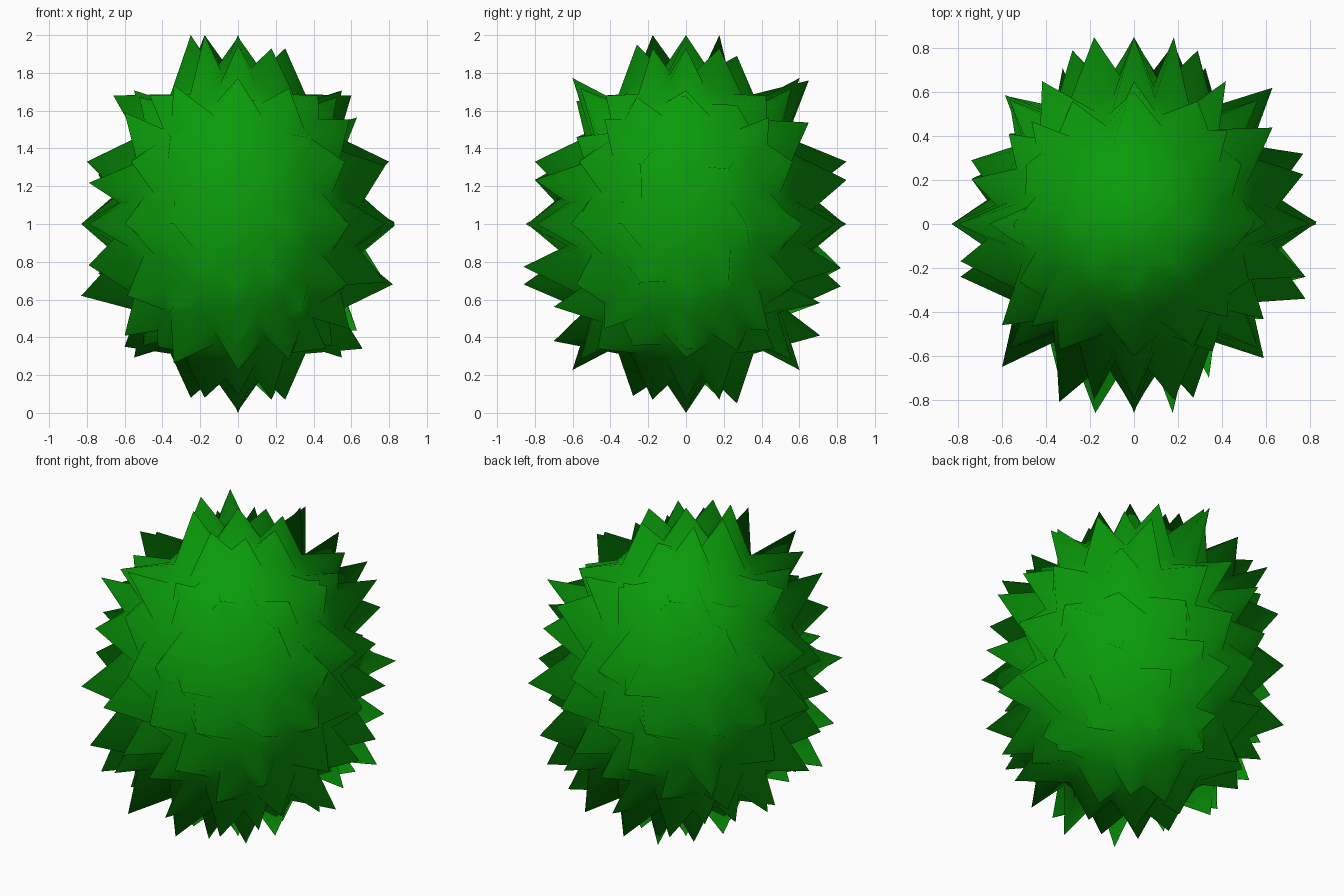
import bpy, bmesh
from math import sin, cos, pi, radians
from mathutils import Vector, Matrix

if "Cube" in bpy.data.objects:
    bpy.data.objects.remove(bpy.data.objects["Cube"])

R = (0.63, 0.63, 0.81)          # body half sizes
C = Vector((0, 0, 1))

leaf = bpy.data.materials.new("leaf_green")
leaf.diffuse_color = (0.003, 0.33, 0.003, 1)
leaf.use_nodes = True
leaf.node_tree.nodes["Principled BSDF"].inputs["Base Color"].default_value = leaf.diffuse_color


def finish(bm, name):
    # Faces turn outwards and share rounded normals, as on soft foliage
    bm.normal_update()
    for f in bm.faces:
        if f.normal.dot(f.calc_center_median() - C) < 0:
            f.normal_flip()
    me = bpy.data.meshes.new(name)
    bm.to_mesh(me)
    bm.free()
    for p in me.polygons:
        p.use_smooth = True
    me.normals_split_custom_set_from_vertices(
        [Vector([(v.co - C)[i] / R[i] ** 2 for i in range(3)]).normalized()
         for v in me.vertices])
    me.materials.append(leaf)
    ob = bpy.data.objects.new(name, me)
    bpy.context.collection.objects.link(ob)


def place(axis, u, v, w):
    """Point with in-plane coordinates u, v and offset w along axis."""
    if axis == 0:
        return Vector((w, u, v))
    if axis == 1:
        return Vector((u, w, v))
    return Vector((u, v, w))


# Rounded inner body
bm = bmesh.new()
bmesh.ops.create_uvsphere(bm, u_segments=32, v_segments=16, radius=1)
for v in bm.verts:
    v.co = Vector([v.co[i] * R[i] for i in range(3)]) + C
finish(bm, "inner_foliage")


# Star-shaped leaf rim flaring out of the body, turned about an axis
def leaf_rim(name, axis, tips, turn=0, about="Z"):
    bm = bmesh.new()
    rot = Matrix.Rotation(radians(turn), 3, about)

    def vert(p):
        p = rot @ p
        return bm.verts.new(Vector([p[i] * R[i] for i in range(3)]) + C)

    low, rim, high = [], [], []
    for k in range(32):
        t = k * pi / 16
        co = place(axis, sin(t), cos(t), 0) * 1.02
        if not k % 2:
            co = place(axis, *tips[k // 2], 0)
            co = Vector([co[i] / R[i] for i in range(3)])
        for row, w in ((low, -.16), (high, .16)):
            row.append(vert(place(axis, sin(t) * .97, cos(t) * .97, w)))
        rim.append(vert(co))
    for a, b in ((low, rim), (rim, high)):
        for k in range(32):
            n = (k + 1) % 32
            bm.faces.new((a[k], a[n], b[n], b[k]))
    finish(bm, name)


# Tip positions run clockwise from the top of each plane
front = [(0, .99), (.25, .93), (.60, .68), (.80, .33), (.83, 0), (.82, -.32),
         (.66, -.66), (.25, -.93), (0, -.99), (-.25, -.92), (-.60, -.65),
         (-.83, -.38), (-.83, 0), (-.80, .33), (-.66, .68), (-.25, 1)]
side = [(0, 1), (.27, .89), (.65, .76), (.85, .33), (.84, 0), (.82, -.33),
        (.71, -.59), (.27, -.95), (0, -1), (-.28, -.91), (-.70, -.62),
        (-.86, -.32), (-.84, 0), (-.80, .33), (-.58, .65), (-.26, .95)]
flat = [(0, .85), (.29, .79), (.63, .62), (.77, .32), (.83, .01), (.78, -.34),
        (.59, -.61), (.27, -.79), (0, -.85), (-.34, -.81), (-.60, -.65),
        (-.79, -.24), (-.83, 0), (-.74, .29), (-.57, .58), (-.28, .79)]

for name, axis, tips, about in (("side", 0, side, "Y"), ("front", 1, front, "Z"),
                                ("level", 2, flat, "X")):
    leaf_rim(name + "_leaf_rim", axis, tips)
    leaf_rim(name + "_leaf_rim_turned_left", axis, tips, 45, about)
    leaf_rim(name + "_leaf_rim_turned_right", axis, tips, -45, about)
